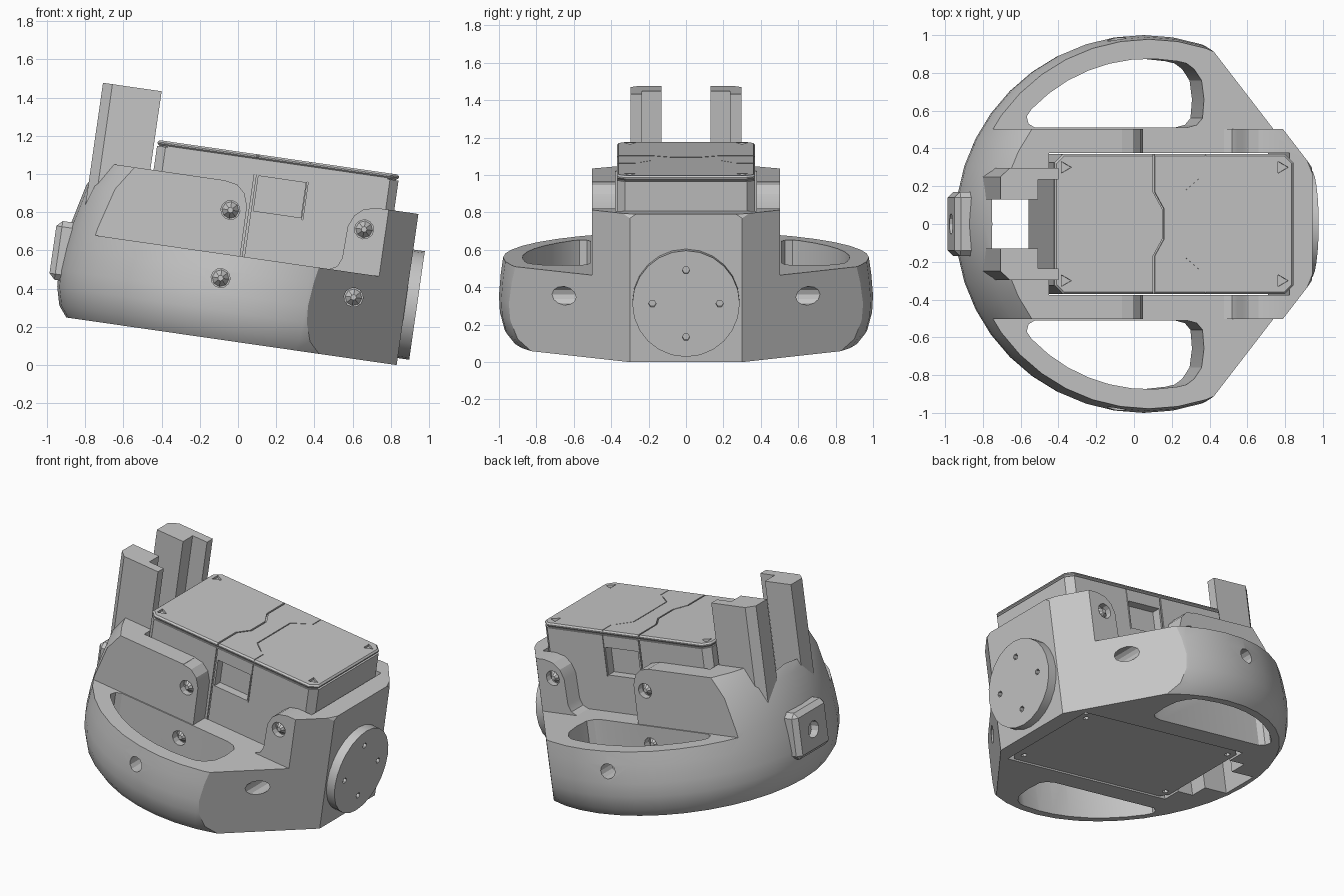
import bpy
import bmesh
import math
from mathutils import Matrix, Vector

cube = bpy.data.objects.get("Cube")
if cube:
    bpy.data.objects.remove(cube, do_unlink=True)

# The whole assembly is modelled level, then pitched nose-down
TILT = Matrix.Rotation(math.radians(8.2), 4, 'Y')
BOTTOM, LEDGE = 0.118, 0.565

grey = bpy.data.materials.new("plain grey")
grey.use_nodes = True
tone = (0.56, 0.56, 0.56, 1)
grey.diffuse_color = tone
grey.node_tree.nodes["Principled BSDF"].inputs["Base Color"].default_value = tone


def to_object(name, bm):
    bmesh.ops.recalc_face_normals(bm, faces=bm.faces[:])
    mesh = bpy.data.meshes.new(name)
    bm.to_mesh(mesh)
    bm.free()
    mesh.materials.append(grey)
    obj = bpy.data.objects.new(name, mesh)
    bpy.context.collection.objects.link(obj)
    return obj


def prism(name, pts, lo, hi, axis='Z'):
    """Extrude a plan (x, y) along Z, a side (x, z) along Y, or a front (y, z) along X."""
    place = {'Z': lambda a, b, h: (a, b, h),
             'Y': lambda a, b, h: (a, h, b),
             'X': lambda a, b, h: (h, a, b)}[axis]
    bm = bmesh.new()
    low = [bm.verts.new(place(a, b, lo)) for a, b in pts]
    high = [bm.verts.new(place(a, b, hi)) for a, b in pts]
    bm.faces.new(low)
    bm.faces.new(high)
    n = len(pts)
    for i in range(n):
        j = (i + 1) % n
        bm.faces.new((low[i], low[j], high[j], high[i]))
    return to_object(name, bm)


def box(name, x, y, z):
    return prism(name, [(x[0], y[0]), (x[1], y[0]), (x[1], y[1]), (x[0], y[1])], *z)


def ring(a, b, r, n=12):
    return [(a + r * math.cos(math.tau * i / n), b + r * math.sin(math.tau * i / n))
            for i in range(n)]


def mirrored(pts, s):
    return [(a, s * b) for a, b in pts]


def stroke(path, width=0.01):
    return path + [(a + width, b) for a, b in reversed(path)]


def bake(obj):
    """Freeze the modifiers into the mesh."""
    deps = bpy.context.evaluated_depsgraph_get()
    mesh = bpy.data.meshes.new_from_object(obj.evaluated_get(deps))
    obj.modifiers.clear()
    obj.data = mesh


def cut(obj, cutters):
    for c in cutters:
        mod = obj.modifiers.new("cut", 'BOOLEAN')
        mod.operation, mod.solver, mod.object = 'DIFFERENCE', 'EXACT', c
    bake(obj)
    for c in cutters:
        bpy.data.objects.remove(c, do_unlink=True)


def bevel(obj, width, segments=1):
    mod = obj.modifiers.new("bevel", 'BEVEL')
    mod.width, mod.segments = width, segments
    mod.limit_method, mod.angle_limit = 'ANGLE', math.radians(50)
    bake(obj)


parts = []

# Housing: turned body with a flat front and two slanted front cheeks
profile = [(0.925, BOTTOM), (0.97, 0.175), (0.995, 0.27), (1.0, 0.36), (0.99, 0.48),
           (0.973, 0.6), (0.92, 0.82), (0.847, 0.947)]
SEG = 40
bm = bmesh.new()
rows = [[bm.verts.new((r * math.cos(math.tau * i / SEG), r * math.sin(math.tau * i / SEG), z))
         for i in range(SEG)] for r, z in profile]
for a, b in zip(rows, rows[1:]):
    for i in range(SEG):
        j = (i + 1) % SEG
        bm.faces.new((a[i], a[j], b[j], b[i]))
bm.faces.new(rows[0])
bm.faces.new(rows[-1])
for co, no in (((0.822, 0, 0), (1, 0, 0)),
               ((0.822, 0.3, 0), (0.63, 0.49, 0)),
               ((0.822, -0.3, 0), (0.63, -0.49, 0))):
    bmesh.ops.bisect_plane(bm, geom=bm.verts[:] + bm.edges[:] + bm.faces[:],
                           plane_co=Vector(co), plane_no=Vector(no), clear_outer=True)
    bmesh.ops.holes_fill(bm, edges=[e for e in bm.edges if e.is_boundary])
housing = to_object("housing", bm)

# Gap between the rear side walls and the front ears
gap = [(-0.07, LEDGE), (-0.072, 0.83), (-0.095, 0.895), (-0.14, 0.935), (-0.2, 0.945), (-0.2, 1.2),
       (1.1, 1.2), (1.1, 0.917), (0.6, 0.917), (0.535, 0.9), (0.49, 0.86), (0.465, 0.8),
       (0.46, 0.63), (0.44, 0.585), (0.4, LEDGE)]
cutters = [prism("gap_cut", gap, -1.2, 1.2, 'Y'),
           box("bay_cut", (-0.59, 0.7), (-0.376, 0.376), (0, 1.2)),
           box("slot_cut", (-0.885, -0.55), (-0.13, 0.13), (0, 1.2)),
           box("notch_cut", (-0.71, -0.55), (-0.25, 0.25), (0, 1.2))]

# Handle openings follow the round rim
arc = [(0.875 * math.cos(math.radians(t)), 0.875 * math.sin(math.radians(t)))
       for t in range(80, 138, 8)]
opening = arc + [(-0.655, 0.57), (-0.645, 0.53), (-0.61, 0.51), (0.2, 0.51), (0.255, 0.525),
                 (0.285, 0.56), (0.293, 0.66), (0.28, 0.76), (0.24, 0.82), (0.2, 0.85)]
SCREWS = [(-0.155, 0.797), (0.552, 0.797)]
ACCESS = [(-0.155, 0.437), (0.548, 0.437)]
for s in (-1, 1):
    cutters += [box("rim_cut", (-1.2, 1.2), sorted((s * 0.502, s * 1.2)), (LEDGE, 1.3)),
                prism("opening_cut", mirrored(opening, s), 0, 0.8)]
    for x, z in SCREWS + ACCESS:
        cutters.append(prism("screw_cut", ring(x, z, 0.05), s * 0.46, s * 1.2, 'Y'))
cut(housing, cutters)
parts.append(housing)

# Low cone screw heads seated in the side holes
for s in (-1, 1):
    for x, z in SCREWS + ACCESS:
        bm = bmesh.new()
        bmesh.ops.create_cone(bm, cap_ends=True, segments=8, radius1=0.046, radius2=0.015,
                              depth=0.04)
        bm.transform(Matrix.Translation((x, s * 0.478, z))
                     @ Matrix.Rotation(-s * math.pi / 2, 4, 'X'))
        parts.append(to_object("side_screw", bm))

# Drive unit in the bay
x0, x1, w, c = -0.583, 0.694, 0.37, 0.045
plan = [(x0 + c, -w), (x1 - c, -w), (x1, c - w), (x1, w - c),
        (x1 - c, w), (x0 + c, w), (x0, w - c), (x0, c - w)]
drive = prism("drive_unit", plan, 0.126, 1.075)
lid = prism("drive_lid", plan, 1.079, 1.106)
core = prism("drive_core", [(x * 0.98, y * 0.98) for x, y in plan], 1.0, 1.09)
bevel(lid, 0.01)
seam = [(-0.058, 0.4), (-0.058, 0.17), (-0.008, 0.08), (-0.008, -0.08), (-0.058, -0.17),
        (-0.058, -0.4)]
mark = [(0.194, 0.25), (0.113, 0.18), (0.113, -0.18), (0.194, -0.25)]
lid_cuts = [prism("seam_cut", stroke(seam), 1.09, 1.2),
            prism("mark_cut", stroke(mark, 0.006), 1.1, 1.2)]
unit_cuts = []
for s in (-1, 1):
    side = sorted((s * 0.362, s * 0.5))
    lid_cuts.append(prism("tick_cut", stroke([(0.222, s * 0.27), (0.222, s * 0.4)], 0.005),
                          1.1, 1.2))
    unit_cuts += [box("window_cut", (-0.035, 0.215), sorted((s * 0.31, s * 0.5)), (0.81, 0.995)),
                  box("side_seam_cut", (-0.058, -0.048), side, (0.5, 1.2)),
                  box("side_line_cut", (0.222, 0.227), side, (0.8, 1.2))]
    for x in (-0.53, 0.63):
        lid_cuts.append(prism("lid_hole_cut", ring(x, s * 0.3, 0.036, 3), 1.085, 1.2))
        unit_cuts.append(prism("base_hole_cut", ring(x, s * 0.3, 0.02, 6), 0.1, 0.16))
cut(lid, lid_cuts)
cut(drive, unit_cuts)
parts += [drive, lid, core]

# Round output flange on the front
flange = prism("front_flange", ring(0, 0.442, 0.287, 24), 0.8, 0.883, 'X')
cut(flange, [prism("flange_hole_cut", ring(y, 0.442 + z, 0.02, 6), 0.85, 0.95, 'X')
             for y, z in ((0.18, 0), (-0.18, 0), (0, 0.18), (0, -0.18))])
parts.append(flange)

# Two stepped upright posts at the rear
post = [(-0.91, 0.13), (-0.71, 0.13), (-0.71, 0.235), (-0.6, 0.235), (-0.6, 0.297),
        (-0.86, 0.297), (-0.91, 0.25)]
for s, name in ((1, "left_post"), (-1, "right_post")):
    parts.append(prism(name, mirrored(post, s), 0.45, 1.361))

# Square rear boss with a central hole
boss = box("rear_boss", (-1.045, -0.92), (-0.17, 0.17), (0.305, 0.615))
bevel(boss, 0.03)
cut(boss, [prism("boss_hole_cut", ring(0, 0.46, 0.055), -1.1, -0.98, 'X')])
parts.append(boss)

# Pitch the assembly and shade it
bpy.ops.object.select_all(action='DESELECT')
for obj in parts:
    obj.data.transform(TILT)
    obj.select_set(True)
bpy.context.view_layer.objects.active = housing
bpy.ops.object.shade_smooth_by_angle(angle=math.radians(25))
